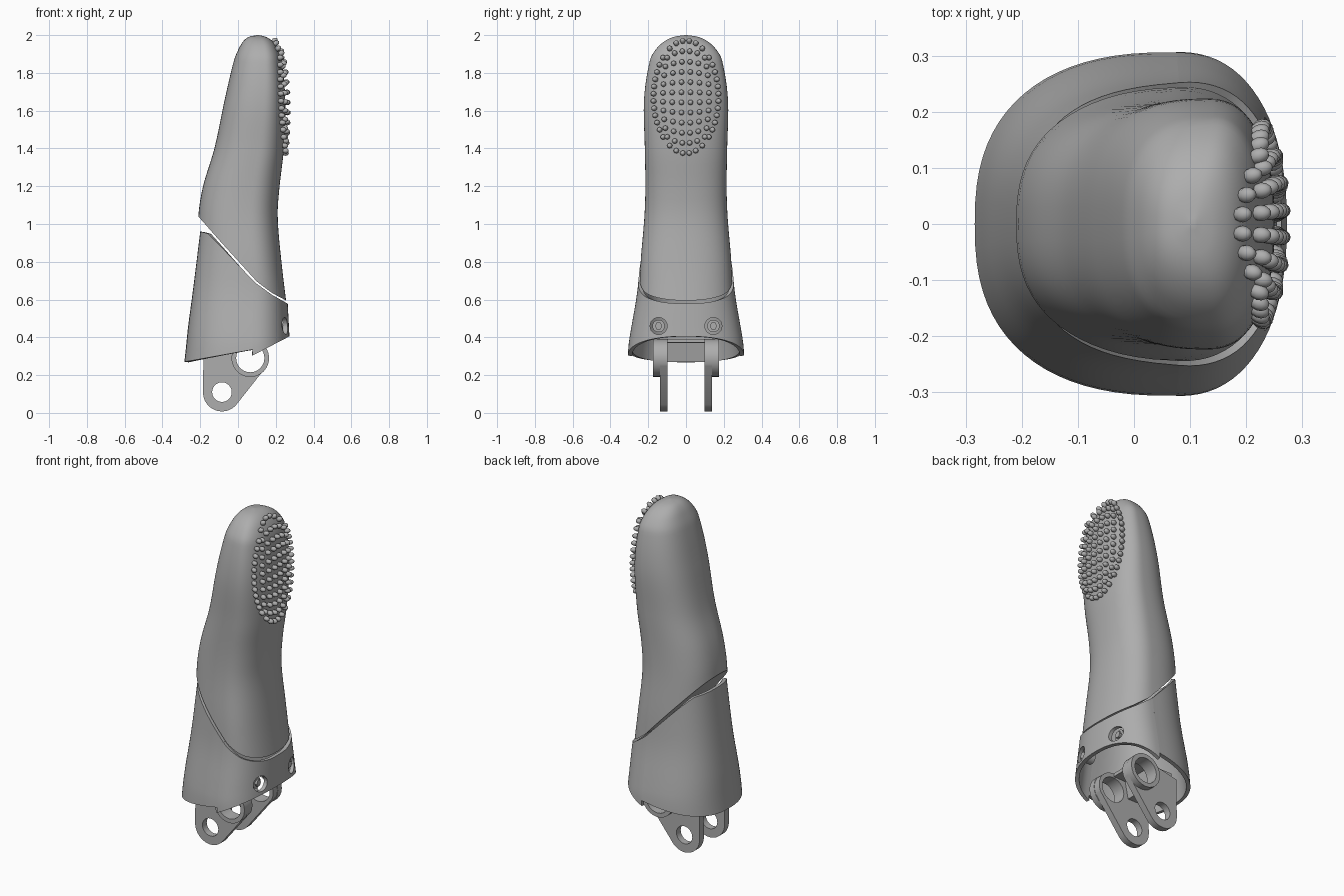
import bpy, bmesh, math
from mathutils import Vector, Matrix

cube = bpy.data.objects.get("Cube")
if cube:
    bpy.data.objects.remove(cube)

grey = bpy.data.materials.new("plain grey")
grey.use_nodes = True
grey.diffuse_color = (0.42, 0.42, 0.42, 1)
grey.node_tree.nodes["Principled BSDF"].inputs["Base Color"].default_value = (0.42, 0.42, 0.42, 1)

# Cross-sections: z, back x, front x, half width
TIP = [(.55, -.21, .26, .25), (.8, -.21, .23, .24), (1.04, -.21, .21, .22), (1.2, -.185, .22, .215),
       (1.4, -.125, .243, .218), (1.66, -.07, .25, .222), (1.87, -.02, .23, .19), (1.93, .005, .208, .155),
       (1.97, .03, .18, .11), (1.992, .06, .145, .06), (2.0, .1, .11, .006)]
SLEEVE = [(.26, -.285, .275, .307), (.35, -.275, .275, .305), (.45, -.265, .27, .29),
          (.6, -.245, .262, .264), (.7, -.232, .255, .252), (.96, -.2, .23, .235)]
TIP_EDGE = [(-.21, 1.04), (-.1, .915), (.1, .695), (.18, .635), (.26, .592)]
SLEEVE_EDGE = [(-.2, .96), (-.16, .95), (-.09, .88), (.09, .69), (.18, .625), (.26, .58)]


def linear(points, x):
    for (x0, z0), (x1, z1) in zip(points, points[1:]):
        if x <= x1:
            break
    f = min(max((x - x0) / (x1 - x0), 0), 1)
    return z0 + f * (z1 - z0)


def section(keys, z):
    """Smoothly interpolate the cross-section at height z."""
    z = min(max(z, keys[0][0]), keys[-1][0])
    i = 0
    while i < len(keys) - 2 and z > keys[i + 1][0]:
        i += 1
    a, b = keys[i], keys[i + 1]
    p, n = keys[max(i - 1, 0)], keys[min(i + 2, len(keys) - 1)]
    h = b[0] - a[0]
    f = (z - a[0]) / h
    out = []
    for k in (1, 2, 3):
        m0 = (b[k] - p[k]) / (b[0] - p[0]) * h
        m1 = (n[k] - a[k]) / (n[0] - a[0]) * h
        out.append((2*f**3 - 3*f**2 + 1) * a[k] + (f**3 - 2*f**2 + f) * m0
                   + (3*f**2 - 2*f**3) * b[k] + (f**3 - f**2) * m1)
    return out


def surface_point(keys, angle, t, low, high):
    """Point on the lofted skin, t of the way from the low edge to the high edge."""
    c, s = math.cos(angle), math.sin(angle)
    n = 2.5 if c < 0 else 2.3
    x, y, z = 0, 0, 1
    for _ in range(12):
        z = low(x) + t * (high(x) - low(x))
        back, front, half = section(keys, z)
        mid = back + .64 * (front - back)
        reach = (mid - back) if c < 0 else (front - mid)
        x = mid + math.copysign(abs(c) ** (2 / n), c) * reach
        y = math.copysign(abs(s) ** (2 / n), s) * half
    return Vector((x, y, z))


def finish(name, mesh, angle=35):
    obj = bpy.data.objects.new(name, mesh)
    bpy.context.collection.objects.link(obj)
    return dress(obj, angle)


def dress(obj, angle=35):
    obj.data.materials.clear()
    obj.data.materials.append(grey)
    bpy.ops.object.select_all(action='DESELECT')
    obj.select_set(True)
    bpy.context.view_layer.objects.active = obj
    bpy.ops.object.shade_smooth_by_angle(angle=math.radians(angle))
    return obj


def loft(name, keys, angles, steps, low, high, closed):
    bm = bmesh.new()
    rows = [[bm.verts.new(surface_point(keys, a, t, low, high)) for a in angles] for t in steps]
    n = len(angles)
    for r0, r1 in zip(rows, rows[1:]):
        for i in range(n if closed else n - 1):
            j = (i + 1) % n
            bm.faces.new((r0[i], r0[j], r1[j], r1[i]))
    if closed:
        bm.faces.new(rows[-1])
        base = rows[0]
        bm.faces.new((base[1], base[0], base[-1]))
        for i in range(1, n // 2 - 1):
            bm.faces.new((base[i + 1], base[i], base[-i], base[-i - 1]))
        bm.faces.new((base[n // 2], base[n // 2 - 1], base[n // 2 + 1]))
    mesh = bpy.data.meshes.new(name)
    bm.to_mesh(mesh)
    bm.free()
    return finish(name, mesh)


def apply_modifier(obj, kind, **settings):
    mod = obj.modifiers.new(kind.lower(), kind)
    for key, value in settings.items():
        setattr(mod, key, value)
    bpy.context.view_layer.objects.active = obj
    bpy.ops.object.modifier_apply(modifier=mod.name)


def rod(name, x, y, z, radius, depth, sides=24):
    bpy.ops.mesh.primitive_cylinder_add(vertices=sides, radius=radius, depth=depth,
                                        location=(x, y, z), rotation=(0, math.pi / 2, 0))
    bpy.context.object.name = name
    return dress(bpy.context.object)


def circle(x, z, r, start=0, end=360, count=24):
    span = end - start
    steps = count if span == 360 else count + 1
    return [(x + r * math.cos(math.radians(start + span * i / count)),
             z + r * math.sin(math.radians(start + span * i / count))) for i in range(steps)]


def plate(name, outlines, y, thickness):
    """Flat plate with holes, standing in the xz plane."""
    curve = bpy.data.curves.new(name, 'CURVE')
    curve.dimensions, curve.fill_mode, curve.extrude = '2D', 'BOTH', thickness / 2
    for outline in outlines:
        spline = curve.splines.new('POLY')
        spline.points.add(len(outline) - 1)
        for point, (x, z) in zip(spline.points, outline):
            point.co = (x, z, 0, 1)
        spline.use_cyclic_u = True
    temp = bpy.data.objects.new(name, curve)
    mesh = bpy.data.meshes.new_from_object(temp)
    bpy.data.objects.remove(temp)
    mesh.transform(Matrix.Translation((0, y, 0)) @ Matrix.Rotation(math.pi / 2, 4, 'X'))
    return finish(name, mesh)


# Fingertip body
ring = [2 * math.pi * i / 72 for i in range(72)]
steps = [1 - (1 - i / 44) ** 2 for i in range(45)]
fingertip = loft("fingertip", TIP, ring, steps, lambda x: linear(TIP_EDGE, x), lambda x: 2.0, True)

# Two-piece hollow sleeve
half_ring = [math.pi * (i / 40 - .5) for i in range(41)]
levels = [i / 12 for i in range(13)]
sleeve_top = lambda x: linear(SLEEVE_EDGE, x)
rear_sleeve = loft("rear_sleeve", SLEEVE, [a + math.pi for a in half_ring], levels,
                   lambda x: .27 + (x + .285) * .18, sleeve_top, False)
front_band = loft("front_band", SLEEVE, half_ring, levels,
                  lambda x: .3 + (x - .07) * .52, sleeve_top, False)
for part in (rear_sleeve, front_band):
    apply_modifier(part, 'SOLIDIFY', thickness=.022, offset=-1)
    dress(part)

# Screw holes and recessed screws
for side, label in ((-1, "right"), (1, "left")):
    cutter = rod("cutter", .26, side * .145, .46, .045, .2)
    apply_modifier(front_band, 'BOOLEAN', object=cutter, operation='DIFFERENCE', solver='EXACT')
    bpy.data.objects.remove(cutter)
    rod(label + "_screw_shank", .2, side * .145, .46, .033, .05)
    rod(label + "_screw_head", .228, side * .145, .46, .02, .02, 6)
dress(front_band)

# Hinge links with pivot bosses
for side, label in ((-1, "right"), (1, "left")):
    outline = circle(-.085, .108, .1, 180, 320) + circle(.062, .29, .1, -25, 110) + [(-.183, .34)]
    plate(label + "_link", [outline, circle(-.085, .11, .052), circle(.065, .29, .075)], side * .117, .04)
    plate(label + "_pivot_boss", [circle(.065, .29, .1), circle(.065, .29, .075)], side * .156, .038)
plate("link_bridge", [[(-.18, .27), (-.04, .27), (-.02, .37), (.06, .372), (.06, .392), (-.18, .392)]], 0, .2)

# Grip nubs on the finger pad
nub = bmesh.new()
for row in range(12):
    for column in range(8):
        s, u = row / 5.5 - 1, column / 3.5 - 1
        y = .167 * u * math.sqrt(1 - s * s / 2)
        z = 1.67 + .295 * s * math.sqrt(1 - u * u / 2)
        hit, spot, normal, _ = fingertip.ray_cast(Vector((1, y, z)), Vector((-1, 0, 0)))
        if hit:
            turn = normal.to_track_quat('Z', 'Y').to_matrix().to_4x4()
            place = Matrix.Translation(spot + normal * .01) @ turn @ Matrix.Diagonal((1, 1, 1.3, 1))
            bmesh.ops.create_uvsphere(nub, u_segments=8, v_segments=6, radius=.0145, matrix=place)
mesh = bpy.data.meshes.new("grip_nubs")
nub.to_mesh(mesh)
nub.free()
finish("grip_nubs", mesh, 50)
